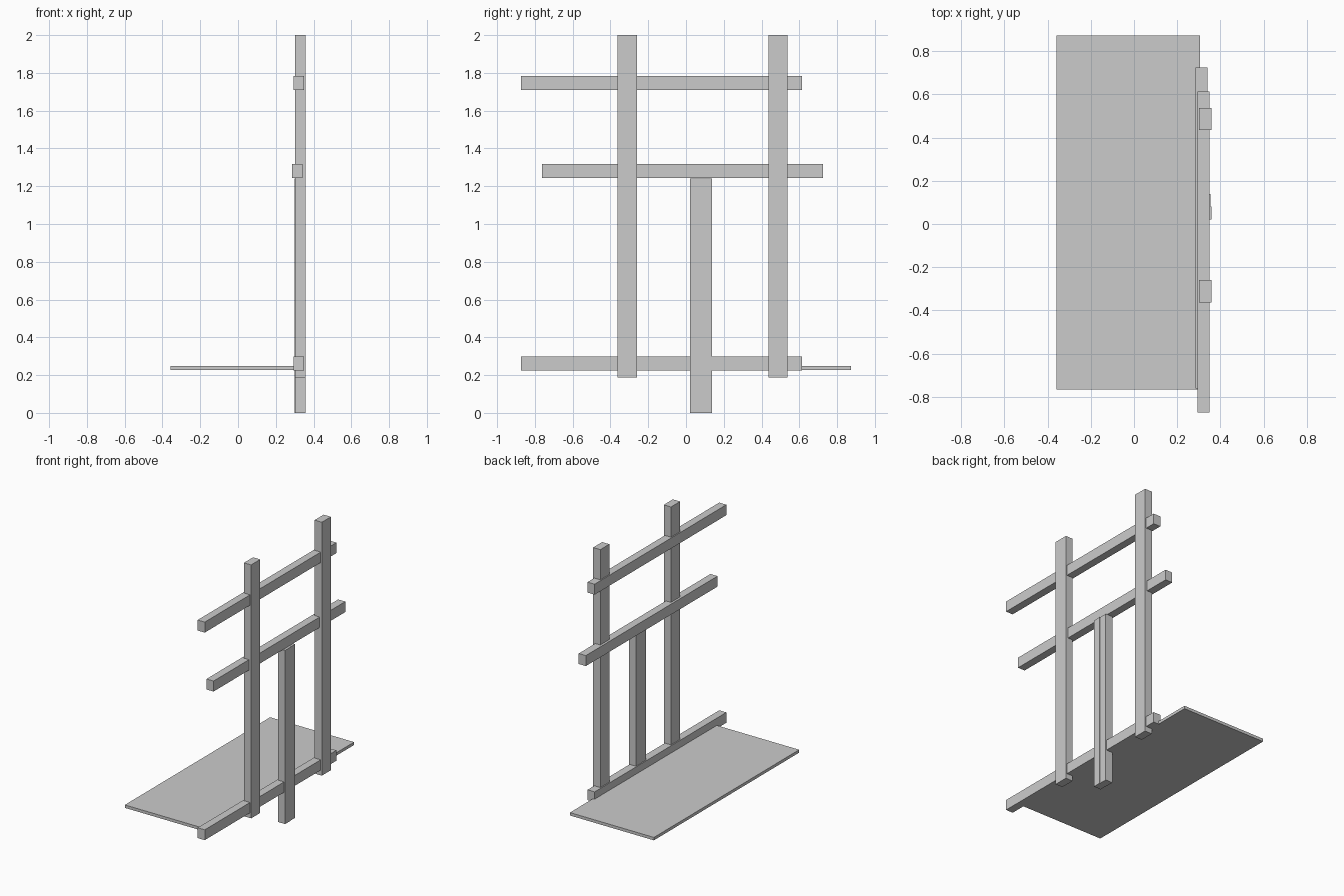
import bpy

if "Cube" in bpy.data.objects:
    bpy.data.objects.remove(bpy.data.objects["Cube"])


def box(name, x, y, z):
    """Axis-aligned box given its (min, max) range on each axis."""
    spans = (x, y, z)
    bpy.ops.mesh.primitive_cube_add(size=1, location=[(a + b) / 2 for a, b in spans])
    ob = bpy.context.object
    ob.name = name
    ob.scale = [b - a for a, b in spans]
    bpy.ops.object.transform_apply(location=False, rotation=False, scale=True)
    return ob


POST_X = (0.301, 0.358)
RAIL_X = (0.293, 0.349)
LONG_Y = (-0.874, 0.614)

# Tall outer posts
for side, y in (("front", (-0.363, -0.26)), ("back", (0.436, 0.538))):
    box(f"{side}_post", POST_X, y, (0.188, 2.0))

# Twin centre legs standing side by side on the ground
box("centre_leg_front", POST_X, (0.022, 0.081), (0, 1.242))
box("centre_leg_back", (0.299, 0.355), (0.079, 0.138), (0, 1.242))

# Horizontal rails
box("bottom_rail", RAIL_X, LONG_Y, (0.225, 0.299))
box("top_rail", RAIL_X, LONG_Y, (1.709, 1.784))
box("middle_rail", (0.285, 0.341), (-0.763, 0.725), (1.243, 1.318))

# Thin deck panel
box("deck_panel", (-0.358, 0.306), (-0.767, 0.874), (0.226, 0.247))
